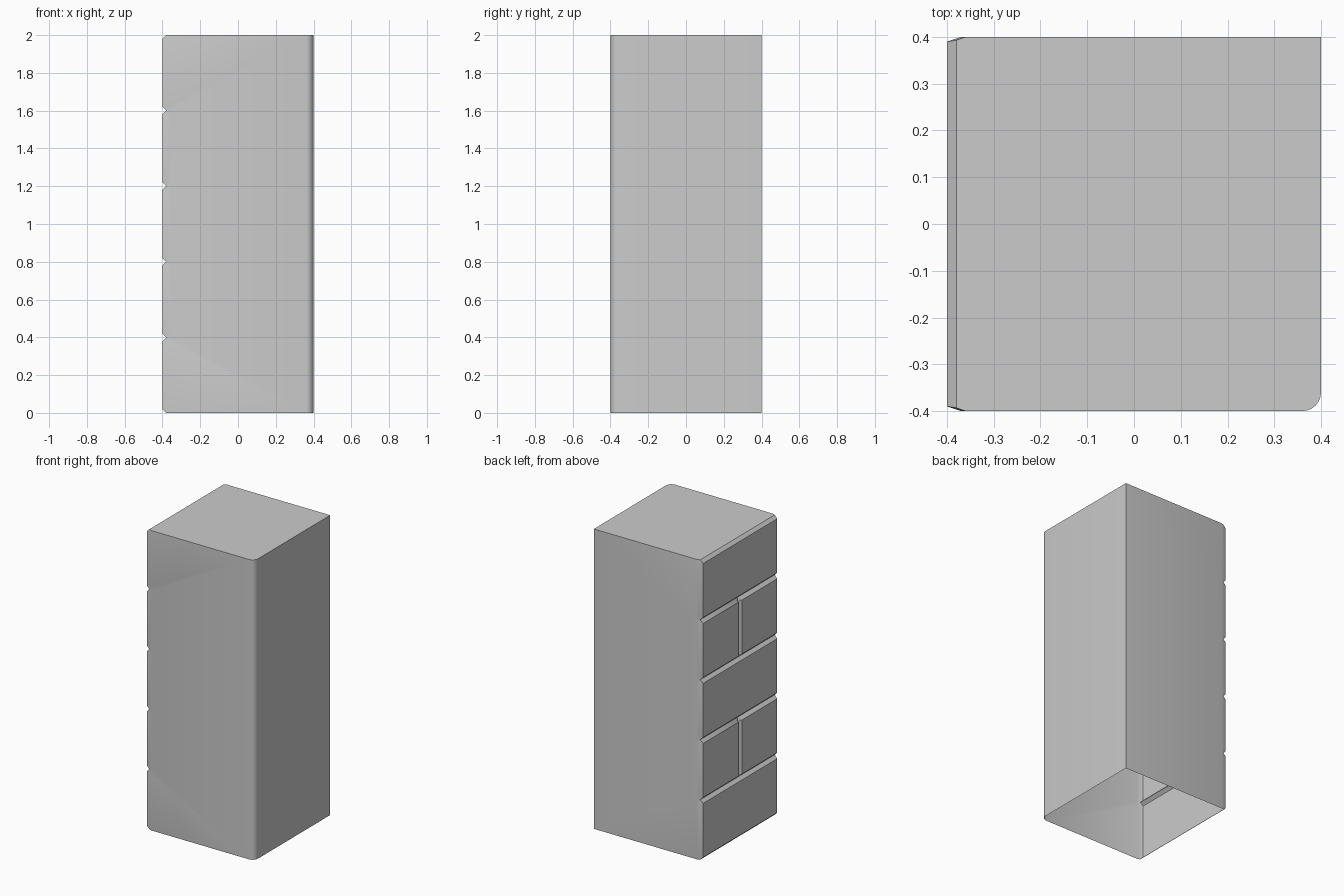
import bpy, bmesh, math

if "Cube" in bpy.data.objects:
    bpy.data.objects.remove(bpy.data.objects["Cube"])

HALF, COURSE, ROWS = 0.4, 0.4, 5
CHAMFER, RADIUS, SEGS = 0.02, 0.04, 6

bm = bmesh.new()


def brick_row(z, joint, split):
    """One horizontal line of points across the brick face, from -y to +y."""
    face = -HALF + (CHAMFER if joint else 0)
    mid = -HALF + (CHAMFER if joint or split else 0)
    end = -0.36 if joint else -0.37
    y = 0.393 if joint else 0.39
    pts = [(end, -HALF), (face, -y), (face, -CHAMFER), (mid, 0),
           (face, CHAMFER), (face, y), (end, HALF)]
    return [bm.verts.new((px, py, z)) for px, py in pts]


# brick courses with bevelled joints; every second course has a middle joint
rows = [brick_row(0, True, False)]
for i in range(ROWS):
    z, split = i * COURSE, i % 2 == 1
    rows.append(brick_row(z + CHAMFER, False, split))
    rows.append(brick_row(z + COURSE - CHAMFER, False, split))
    rows.append(brick_row(z + COURSE, True, False))
for low, high in zip(rows, rows[1:]):
    for j in range(6):
        bm.faces.new((low[j], high[j], high[j + 1], low[j + 1]))

# plain back corner and rounded front corner, as bottom and top points
c = HALF - RADIUS
outline = [(HALF, HALF)]
for k in range(SEGS + 1):
    a = -math.pi / 2 * k / SEGS
    outline.append((c + RADIUS * math.cos(a), -c + RADIUS * math.sin(a)))
bottom = [bm.verts.new((x, y, 0)) for x, y in outline]
top = [bm.verts.new((x, y, ROWS * COURSE)) for x, y in outline]
for k in range(len(outline) - 1):
    bm.faces.new((bottom[k], top[k], top[k + 1], bottom[k + 1]))

# flat side walls follow the notched brick edge; the underside stays open
bm.faces.new([r[0] for r in rows] + [top[-1], bottom[-1]])
bm.faces.new([r[-1] for r in rows] + [top[0], bottom[0]])
bm.faces.new(rows[-1] + top)

bmesh.ops.recalc_face_normals(bm, faces=bm.faces)
# triangulate the concave walls cleanly
bmesh.ops.triangulate(bm, faces=[f for f in bm.faces if len(f.verts) > 4])
mesh = bpy.data.meshes.new("brick_pillar")
bm.to_mesh(mesh)
bm.free()
pillar = bpy.data.objects.new("brick_pillar", mesh)
bpy.context.collection.objects.link(pillar)
bpy.context.view_layer.objects.active = pillar
pillar.select_set(True)
bpy.ops.object.shade_smooth_by_angle(angle=math.radians(30))
